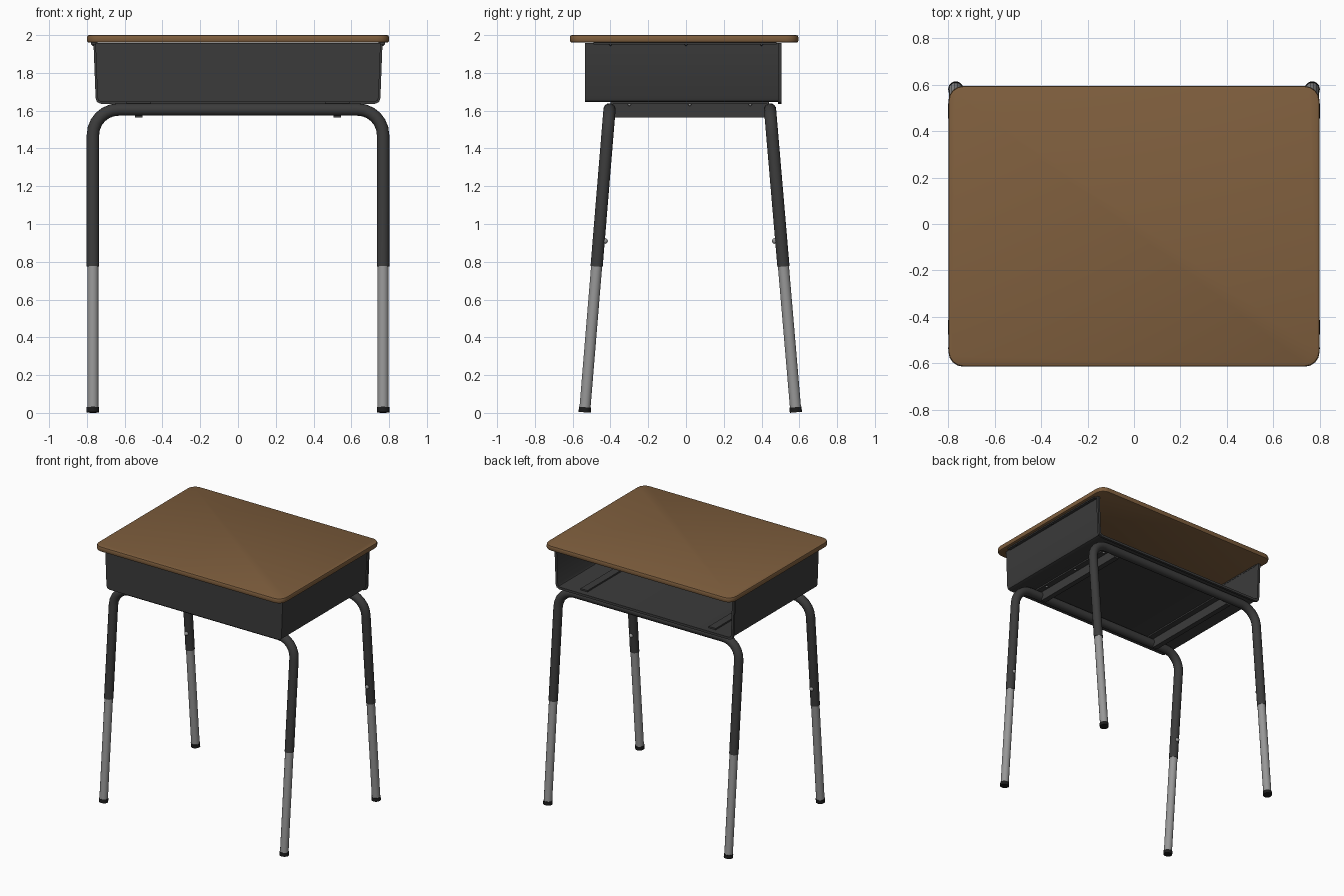
import bpy, bmesh, math
from mathutils import Vector

if "Cube" in bpy.data.objects:
    bpy.data.objects.remove(bpy.data.objects["Cube"])


def mat(name, col):
    m = bpy.data.materials.new(name)
    m.diffuse_color = (*col, 1)
    m.use_nodes = True
    m.node_tree.nodes["Principled BSDF"].inputs["Base Color"].default_value = m.diffuse_color
    return m


BROWN = mat("brown wood", (0.21, 0.112, 0.047))
DARK = mat("dark grey metal", (0.044, 0.044, 0.044))
GREY = mat("light grey metal", (0.31, 0.31, 0.31))
BLACK = mat("black rubber", (0.012, 0.012, 0.012))


def finish(name, bm, m, smooth=True):
    bmesh.ops.recalc_face_normals(bm, faces=bm.faces)
    me = bpy.data.meshes.new(name)
    bm.to_mesh(me)
    bm.free()
    ob = bpy.data.objects.new(name, me)
    bpy.context.collection.objects.link(ob)
    me.materials.append(m)
    if smooth:
        bpy.ops.object.select_all(action='DESELECT')
        ob.select_set(True)
        bpy.context.view_layer.objects.active = ob
        bpy.ops.object.shade_smooth_by_angle(angle=math.radians(35))
    return ob


def prism(name, pts, depth, m, bevel=0, smooth=True):
    # extrude a closed outline of 3D points along a vector
    bm = bmesh.new()
    f = bm.faces.new([bm.verts.new(p) for p in pts])
    r = bmesh.ops.extrude_face_region(bm, geom=[f], use_keep_orig=True)
    top = [v for v in r["geom"] if isinstance(v, bmesh.types.BMVert)]
    bmesh.ops.translate(bm, verts=top, vec=depth)
    if bevel:
        bm.normal_update()
        edges = [e for e in bm.edges if abs(e.verts[0].co.z - e.verts[1].co.z) < 1e-5]
        bmesh.ops.bevel(bm, geom=edges, offset=bevel, segments=2, affect='EDGES', profile=0.5)
    return finish(name, bm, m, smooth)


def box(name, x0, x1, y0, y1, z0, z1, m):
    return prism(name, [(x0, y0, z0), (x1, y0, z0), (x1, y1, z0), (x0, y1, z0)],
                 (0, 0, z1 - z0), m, smooth=False)


def tube(name, pts, normal, r, m, n=14):
    # sweep a circle along a planar path
    pts = [Vector(p) for p in pts]
    normal = Vector(normal).normalized()
    bm = bmesh.new()
    rings = []
    for i, p in enumerate(pts):
        t = (pts[min(i + 1, len(pts) - 1)] - pts[max(i - 1, 0)]).normalized()
        s = normal.cross(t).normalized()
        rings.append([bm.verts.new(p + r * (math.cos(a) * s + math.sin(a) * normal))
                      for a in (2 * math.pi * k / n for k in range(n))])
    for a, b in zip(rings, rings[1:]):
        for k in range(n):
            bm.faces.new((a[k], a[(k + 1) % n], b[(k + 1) % n], b[k]))
    bm.faces.new(rings[0])
    bm.faces.new(rings[-1])
    return finish(name, bm, m)


def ball(name, c, r, m):
    bm = bmesh.new()
    bmesh.ops.create_uvsphere(bm, u_segments=10, v_segments=6, radius=r)
    bmesh.ops.translate(bm, verts=bm.verts, vec=c)
    return finish(name, bm, m)


# Desk top with rounded corners and softened edges
R, outline = 0.065, []
for cx, cy, a0 in ((0.8, 0.595, 0), (-0.8, 0.595, 90), (-0.8, -0.615, 180), (0.8, -0.615, 270)):
    ox = cx - math.copysign(R, cx)
    oy = cy - math.copysign(R, cy)
    for k in range(5):
        a = math.radians(a0 + k * 22.5)
        outline.append((ox + R * math.cos(a), oy + R * math.sin(a), 1.96))
prism("desk_top", outline, (0, 0, 0.04), BROWN, bevel=0.011)


# Book box: tapered U shell open at the back
def u_outline(grow, y, zt=1.957):
    half = [(0.755 + grow, zt), (0.744 + grow, 1.668), (0.737 + grow, 1.652 - grow * 0.6),
            (0.718 + grow * 0.5, 1.645 - grow)]
    return [(x, y, z) for x, z in half] + [(-x, y, z) for x, z in reversed(half)]


def u_shell(name, y0, y1, outer, inner):
    o, i = u_outline(outer, y0), u_outline(inner, y0)
    return prism(name, o + i[::-1], (0, y1 - y0, 0), DARK)


u_shell("book_box_shell", -0.53, 0.50, 0.0, -0.008)
u_shell("book_box_back_rim", 0.488, 0.506, 0.010, -0.008)
prism("book_box_front", u_outline(0.0, -0.535), (0, 0.01, 0), DARK)

# Mounting flanges, rails under the box and ribs on its floor
for s, side in ((1, "right"), (-1, "left")):
    def sx(a, b):
        return (s * a, s * b) if s > 0 else (s * b, s * a)
    box(side + "_mounting_flange", *sx(0.745, 0.778), -0.49, 0.48, 1.95, 1.961, DARK)
    box(side + "_under_rail", *sx(0.505, 0.545), -0.39, 0.43, 1.564, 1.645, DARK)
    box(side + "_rail_flange", *sx(0.46, 0.59), -0.40, 0.44, 1.634, 1.646, DARK)
    box(side + "_floor_rib", *sx(0.515, 0.575), -0.45, 0.46, 1.652, 1.664, DARK)
    for y in (-0.3, 0.02, 0.34):
        ball(side + "_rail_bolt", (s * 0.57, y, 1.634), 0.009, GREY)
    for y in (-0.4, 0.0, 0.4):
        ball(side + "_flange_screw", (s * 0.768, y, 1.95), 0.007, DARK)

# Leg frames: bent upper tube, sliding lower tubes, feet and pins
X, ZT, RB = 0.768, 1.606, 0.135
for s, yt, yb, part in ((-1, -0.405, -0.537, "front"), (1, 0.445, 0.582, "back")):
    def P(x, z):
        return (x, yt + (yb - yt) * (ZT - z) / ZT, z)
    normal = (0, ZT, yb - yt)
    half = [P(X, 0.775)] + [P(X - RB + RB * math.cos(a), ZT - RB + RB * math.sin(a))
                            for a in (math.radians(15 * k) for k in range(7))]
    path = half + [(-x, y, z) for x, y, z in reversed(half)]
    tube(part + "_upper_frame", path, normal, 0.033, DARK)
    for x in (-X, X):
        tube(part + "_lower_leg", [P(x, 0.02), P(x, 0.80)], normal, 0.030, GREY)
        tube(part + "_foot", [P(x, 0.003), P(x, 0.03)], normal, 0.033, BLACK)
        px, py, pz = P(x, 0.91)
        ball(part + "_height_pin", (px, py - s * 0.034, pz), 0.015, GREY)
